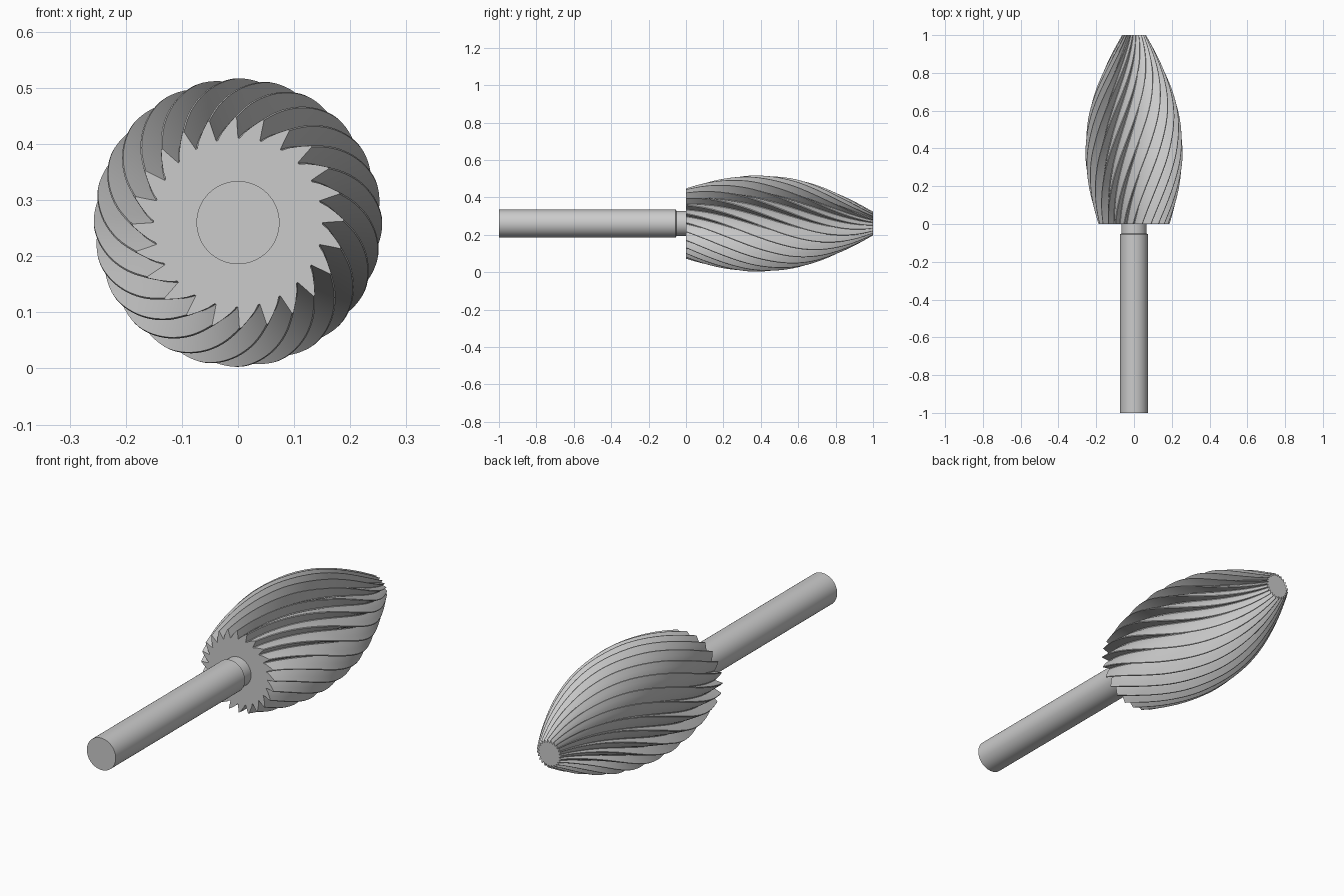
import bpy, bmesh, math

if "Cube" in bpy.data.objects:
    bpy.data.objects.remove(bpy.data.objects["Cube"])

AXIS_Z = 0.26
TEETH = 24
TWIST = math.radians(85)
RINGS = 40
# (y along axis, outer radius) of the cutting head
PROFILE = [(0, .188), (.1, .217), (.2, .239), (.3, .253), (.38, .257), (.5, .250),
           (.6, .234), (.7, .205), (.8, .165), (.9, .118), (1, .064)]
# one saw tooth: (fraction of pitch, fraction of outer radius)
TOOTH = [(0, .80), (.03, .90), (.05, 1.0), (.12, 1.0), (.4, .93), (.7, .86), (.93, .80)]


def radius_at(y):
    # smooth cubic interpolation of the head profile
    i = max(k for k in range(len(PROFILE) - 1) if PROFILE[k][0] <= y + 1e-9)
    p = [PROFILE[min(max(i + d, 0), len(PROFILE) - 1)] for d in (-1, 0, 1, 2)]
    h = p[2][0] - p[1][0]
    t = (y - p[1][0]) / h
    m0 = (p[2][1] - p[0][1]) / (p[2][0] - p[0][0]) * h
    m1 = (p[3][1] - p[1][1]) / (p[3][0] - p[1][0]) * h
    return ((2*t**3 - 3*t**2 + 1) * p[1][1] + (t**3 - 2*t**2 + t) * m0
            + (3*t**2 - 2*t**3) * p[2][1] + (t**3 - t**2) * m1)


def loft(name, rings):
    # skin closed rings into a capped solid
    bm = bmesh.new()
    loops = [[bm.verts.new(c) for c in ring] for ring in rings]
    n = len(loops[0])
    for a, b in zip(loops, loops[1:]):
        for j in range(n):
            bm.faces.new((a[j], a[(j + 1) % n], b[(j + 1) % n], b[j]))
    bm.faces.new(loops[0])
    bm.faces.new(loops[-1])
    bmesh.ops.recalc_face_normals(bm, faces=bm.faces[:])
    me = bpy.data.meshes.new(name)
    bm.to_mesh(me)
    bm.free()
    ob = bpy.data.objects.new(name, me)
    bpy.context.collection.objects.link(ob)
    bpy.ops.object.select_all(action='DESELECT')
    bpy.context.view_layer.objects.active = ob
    ob.select_set(True)
    bpy.ops.object.shade_smooth_by_angle(angle=math.radians(30))
    return ob


def circle(y, r, n=64):
    return [(r * math.cos(2*math.pi*k/n), y, AXIS_Z + r * math.sin(2*math.pi*k/n))
            for k in range(n)]


# twisted, saw-toothed cutting head
rings = []
for i in range(RINGS + 1):
    y = i / RINGS
    r = radius_at(y)
    ring = []
    for k in range(TEETH):
        for f, s in TOOTH:
            a = (k + f) * 2 * math.pi / TEETH - TWIST * y
            ring.append((r * s * math.cos(a), y, AXIS_Z + r * s * math.sin(a)))
    rings.append(ring)
loft("cutting_head", rings)

# shank with a slightly thinner neck
loft("shank", [circle(-1, .074), circle(-.055, .074), circle(-.05, .067), circle(.01, .067)])
